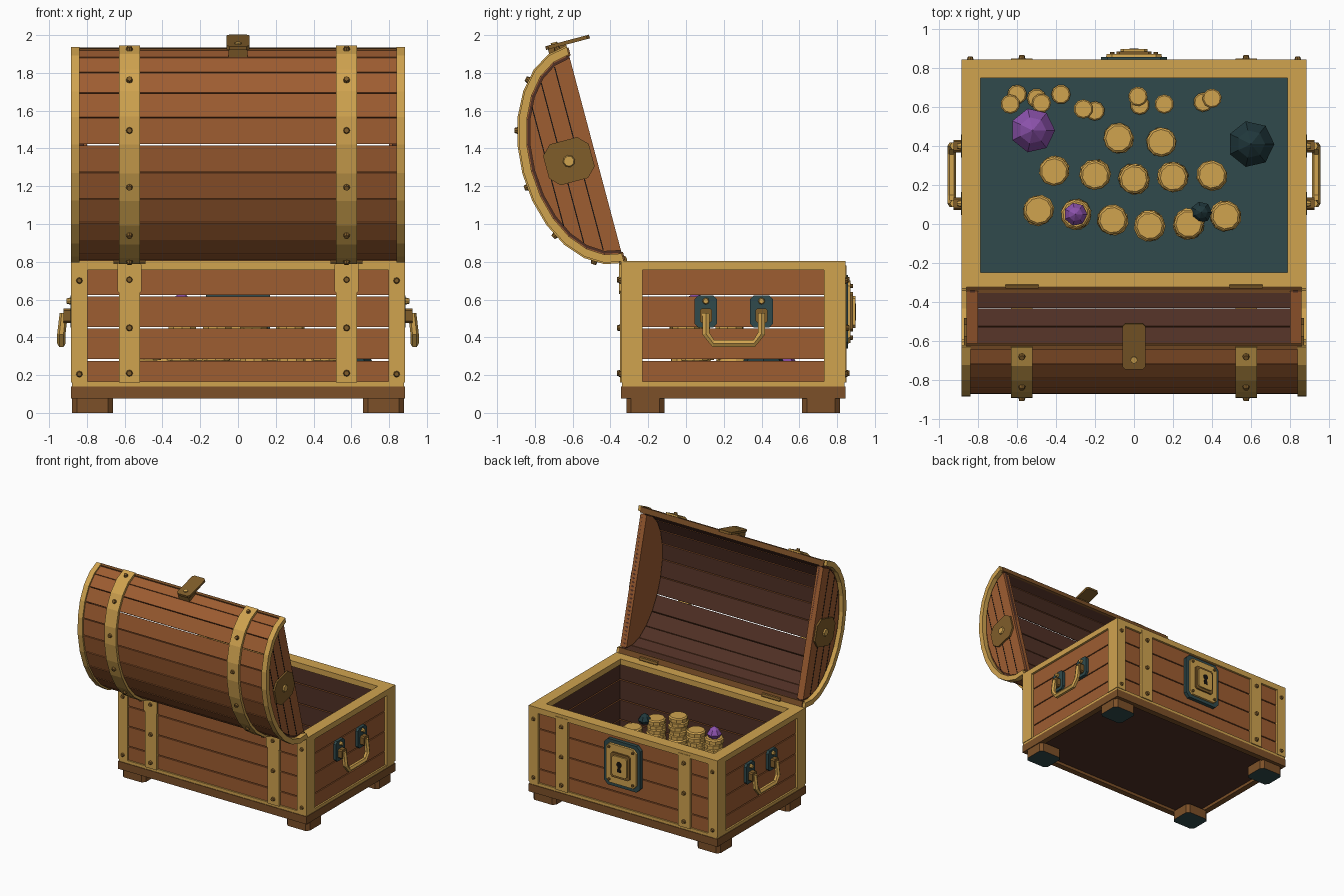
import bpy, bmesh, math, random
from mathutils import Vector

random.seed(4)
if "Cube" in bpy.data.objects:
    bpy.data.objects.remove(bpy.data.objects["Cube"])


def colour(name, r, g, b):
    lin = [((c / 255 + 0.055) / 1.055) ** 2.4 for c in (r, g, b)] + [1]
    m = bpy.data.materials.new(name)
    m.use_nodes = True
    m.diffuse_color = lin
    m.node_tree.nodes["Principled BSDF"].inputs["Base Color"].default_value = lin
    return m


MATS = [colour("wood", 158, 93, 49), colour("base wood", 124, 80, 40),
        colour("dark wood", 80, 48, 37), colour("brass", 208, 163, 79),
        colour("bronze", 128, 93, 42), colour("teal", 48, 74, 76),
        colour("purple gem", 140, 82, 172), colour("green gem", 32, 56, 60),
        colour("black", 22, 18, 16)]
WOOD, BASE, DARK, BRASS, BRONZE, TEAL, PURPLE, GREEN, BLACK = range(9)


# Axis frames: profile (p, q) pushed along h
def up(p, q, h): return (p, q, h)
def along_y(p, q, h): return (p, h, q)
def along_x(p, q, h): return (h, p, q)
def lid(u, n, x): return (x, -0.48 - 0.257 * u - 0.966 * n, 1.37 + 0.966 * u - 0.257 * n)
def lid_top(x, n, u): return lid(u, n, x)


def rect(p, q, hp, hq, cut=0.0):
    if not cut:
        return [(p - hp, q - hq), (p + hp, q - hq), (p + hp, q + hq), (p - hp, q + hq)]
    a, b = hp - cut, hq - cut
    return [(p + x, q + y) for x, y in ((-a, -hq), (a, -hq), (hp, -b), (hp, b),
                                        (a, hq), (-a, hq), (-hp, b), (-hp, -b))]


def disc(p, q, r, n=8, turn=0.0):
    return [(p + r * math.cos(turn + math.tau * i / n), q + r * math.sin(turn + math.tau * i / n))
            for i in range(n)]


def arc(a, b, t0=0, t1=180, n=12):
    ts = [math.radians(t0 + (t1 - t0) * i / n) for i in range(n + 1)]
    return [(a * math.cos(t), b * math.sin(t)) for t in ts]


def band(inner, outer, t0=0, t1=180, n=12):
    return arc(*inner, t0, t1, n) + arc(*outer, t0, t1, n)[::-1]


class Part:
    def __init__(self, name):
        self.name, self.bm = name, bmesh.new()

    def prism(self, pts, lo, hi, mat, frame=up, taper=1.0):
        cp = sum(p for p, q in pts) / len(pts)
        cq = sum(q for p, q in pts) / len(pts)
        low = [self.bm.verts.new(frame(p, q, lo)) for p, q in pts]
        top = [self.bm.verts.new(frame(cp + (p - cp) * taper, cq + (q - cq) * taper, hi)) for p, q in pts]
        faces = [low[::-1], top] + [(low[i - 1], low[i], top[i], top[i - 1]) for i in range(len(pts))]
        for f in faces:
            self.bm.faces.new(f).material_index = mat

    def box(self, x0, x1, y0, y1, z0, z1, mat):
        self.prism(rect((x0 + x1) / 2, (y0 + y1) / 2, (x1 - x0) / 2, (y1 - y0) / 2), z0, z1, mat)

    def frame(self, hx, y0, y1, width, z0, z1, mat):
        for s in (-1, 1):
            a, b = sorted((s * hx, s * (hx - width)))
            self.box(a, b, y0, y1, z0, z1, mat)
        self.box(width - hx, hx - width, y0, y0 + width, z0, z1, mat)
        self.box(width - hx, hx - width, y1 - width, y1, z0, z1, mat)

    def finish(self, rule=None):
        bmesh.ops.recalc_face_normals(self.bm, faces=self.bm.faces)
        for f in self.bm.faces:
            if rule:
                f.material_index = rule(f.calc_center_median(), f.normal, f.material_index)
        me = bpy.data.meshes.new(self.name)
        for m in MATS:
            me.materials.append(m)
        self.bm.to_mesh(me)
        self.bm.free()
        bpy.context.collection.objects.link(bpy.data.objects.new(self.name, me))


SIDES = (-1, 1)
MID = 0.25          # centre of the box in y
FRONT, BACK = MID - 0.595, MID + 0.595

# Feet with teal undersides
feet = Part("feet")
for x in SIDES:
    for y in SIDES:
        feet.prism(rect(x * 0.77, MID + y * 0.465, 0.108, 0.1, 0.025), 0, 0.08, BASE)
feet.finish(lambda c, n, m: TEAL if n.z < -0.9 else m)

# Base skirt, brass strip, bottom and lining
base = Part("base")
base.frame(0.885, FRONT, BACK, 0.05, 0.075, 0.14, BASE)
base.frame(0.88, FRONT + 0.005, BACK - 0.005, 0.06, 0.14, 0.165, BRASS)
base.box(-0.84, 0.84, FRONT + 0.04, BACK - 0.04, 0.1, 0.15, DARK)
base.box(-0.81, 0.81, FRONT + 0.07, BACK - 0.07, 0.15, 0.2, TEAL)
base.finish()

# Wall planks with narrow gaps, dark on the inside
walls = Part("wall_planks")
seams = [0.16, 0.28, 0.45, 0.62, 0.765]
for z0, z1 in zip(seams, seams[1:]):
    walls.frame(0.866, FRONT + 0.018, BACK - 0.018, 0.06, z0 + 0.004, z1 - 0.004, WOOD)
walls.finish(lambda c, n, m: DARK if n.x * c.x + n.y * (c.y - MID) < -0.1 else m)

# Rim
rim = Part("rim")
rim.frame(0.885, FRONT, BACK, 0.097, 0.757, 0.805, BRASS)
rim.finish()

# Corner posts and straps with rivets
posts = Part("corner_posts")
straps = Part("body_straps")
for y in SIDES:
    face = MID + y * 0.595
    for x in SIDES:
        shape = [(0.885, 0.595), (0.797, 0.595), (0.797, 0.57), (0.86, 0.57), (0.86, 0.48), (0.885, 0.48)]
        posts.prism([(x * p, MID + y * q) for p, q in shape], 0.16, 0.76, BRASS)
        for z in (0.205, 0.7):
            posts.prism(disc(x * 0.84, z, 0.017), face, face + y * 0.013, BRONZE, along_y, 0.7)
        straps.prism(rect(x * 0.575, 0.47, 0.055, 0.31), face - y * 0.03, face + y * 0.004, BRASS, along_y)
        if y < 0:
            straps.prism(rect(x * 0.575, 0.715, 0.064, 0.085, 0.015), face, face - 0.009, BRASS, along_y)
        for z in (0.21, 0.45, 0.705):
            straps.prism(disc(x * 0.575, z, 0.019), face, face + y * 0.021, BRONZE, along_y, 0.7)
posts.finish()
straps.finish()

# Hinges
hinges = Part("hinges")
for x in SIDES:
    hinges.prism(disc(-0.335, 0.81, 0.024), x * 0.575 - 0.085, x * 0.575 + 0.085, BRONZE, along_x)
hinges.finish()

# Side handles
handles = Part("side_handles")
for x in SIDES:
    for y in (0.105, 0.4):
        handles.prism(rect(y, 0.537, 0.06, 0.085, 0.02), x * 0.86, x * 0.888, TEAL, along_x)
        handles.prism(disc(y, 0.592, 0.019), x * 0.885, x * 0.908, BRASS, along_x, 0.7)
        handles.prism(rect(y, 0.515, 0.032, 0.038, 0.01), x * 0.885, x * 0.925, BRONZE, along_x)
    path = [(0.105, 0.53), (0.105, 0.42), (0.145, 0.367), (0.36, 0.367), (0.4, 0.42), (0.4, 0.53)]
    rings = []
    for i, (y, z) in enumerate(path):
        a, b = path[max(i - 1, 0)], path[min(i + 1, 5)]
        side = Vector((0, a[1] - b[1], b[0] - a[0])).normalized()
        hang = x * (0.935 if z < 0.5 else 0.922)
        rings.append([handles.bm.verts.new(Vector((hang + p, y, z)) + side * q)
                      for p, q in disc(0, 0, 0.022, 6)])
    for r, s in zip(rings, rings[1:]):
        for i in range(6):
            handles.bm.faces.new((r[i - 1], r[i], s[i], s[i - 1])).material_index = BRASS
    for r in (rings[0], rings[-1]):
        handles.bm.faces.new(r).material_index = BRASS
handles.finish()

# Lock plate
lock = Part("lock")
lock.prism(rect(0, 0.535, 0.17, 0.195, 0.035), BACK - 0.03, BACK + 0.012, TEAL, along_y)
lock.prism(rect(0, 0.535, 0.145, 0.17, 0.03), BACK, BACK + 0.026, BRASS, along_y, 0.97)
lock.prism(rect(0, 0.535, 0.09, 0.105, 0.015), BACK, BACK + 0.04, BRONZE, along_y)
lock.prism(rect(0, 0.535, 0.07, 0.085, 0.015), BACK, BACK + 0.052, BRASS, along_y)
lock.prism(disc(0, 0.555, 0.024), BACK, BACK + 0.056, BLACK, along_y)
lock.prism([(-0.011, 0.55), (0.011, 0.55), (0.018, 0.49), (-0.018, 0.49)], BACK, BACK + 0.055, BLACK, along_y)
for x in SIDES:
    for z in SIDES:
        lock.prism(disc(x * 0.112, 0.535 + z * 0.137, 0.015), BACK, BACK + 0.038, BRONZE, along_y, 0.7)
lock.finish()

# Lid planks, dark on the inside
planks = Part("lid_planks")
for i in range(12):
    planks.prism(band((0.54, 0.345), (0.575, 0.378), 15 * i + 0.35, 15 * i + 14.65, 1),
                 -0.845, 0.845, WOOD, lid)
axis = Vector(lid(0, 0, 0))
planks.finish(lambda c, n, m: DARK if n.dot(Vector((0, c.y, c.z)) - axis) < -0.2 else m)

# Lid long edges
edges = Part("lid_edges")
for u in SIDES:
    edges.prism(rect(u * 0.56, 0.004, 0.022, 0.012), -0.86, 0.86, BASE, lid)
edges.finish()

# Lid ends: brass rims, plank panels and medallions
rims = Part("lid_end_rims")
ends = Part("lid_ends")
for x in SIDES:
    rims.prism(band((0.545, 0.35), (0.588, 0.392)), x * 0.84, x * 0.885, BRASS, lid)
    ends.prism(arc(0.555, 0.36), x * 0.815, x * 0.842, DARK, lid)
    ends.prism(arc(0.528, 0.333), x * 0.8, x * 0.858, WOOD, lid)
    for n in (0.09, 0.18, 0.26):
        ends.prism(rect(0, n, 0.52 * math.sqrt(1 - (n / 0.333) ** 2), 0.003), x * 0.85, x * 0.86, BLACK, lid)
    ends.prism(rect(0, 0.145, 0.112, 0.125, 0.05), x * 0.85, x * 0.873, BRONZE, lid)
    ends.prism(disc(0, 0.145, 0.034), x * 0.87, x * 0.884, BRASS, lid, 0.8)
rims.finish()
ends.finish()

# Lid straps with rivets on every other plank
lid_straps = Part("lid_straps")
for x in SIDES:
    lid_straps.prism(band((0.57, 0.373), (0.596, 0.4)), x * 0.575 - 0.055, x * 0.575 + 0.055, BRASS, lid)
    for i in range(6):
        t = math.radians(7.5 + 30 * i)
        out = Vector((math.cos(t) / 0.596, math.sin(t) / 0.4)).normalized()
        pos = Vector((0.593 * math.cos(t), 0.397 * math.sin(t)))

        def on_strap(p, q, h):
            v = pos + out * h + Vector((-out.y, out.x)) * q
            return lid(v.x, v.y, p)
        lid_straps.prism(disc(x * 0.575, 0, 0.019), -0.005, 0.016, BRONZE, on_strap, 0.7)
lid_straps.finish()

# Latch tongue
latch = Part("latch")
latch.prism(rect(0, -0.01, 0.06, 0.12, 0.015), 0.6, 0.62, BRONZE, lid_top)
latch.prism(rect(0, 0.05, 0.05, 0.05), 0.56, 0.602, BRONZE, lid_top)
latch.prism(disc(0, 0.06, 0.018), 0.615, 0.628, BRASS, lid_top)
latch.finish()


# Coin stacks: x, y, height of the top
def coin(part, x, y, z, r, h):
    spot = disc(x, y, r, 10, random.random())
    part.prism(spot, z, z + h * 0.75, BRASS)
    part.prism(spot, z + h * 0.75, z + h, BRASS, taper=0.86)


stacks = [(-0.49, 0.07, 0.4), (-0.3, 0.05, 0.55), (-0.11, 0.02, 0.55), (0.08, -0.01, 0.61),
          (0.28, 0, 0.54), (0.47, 0.04, 0.43), (-0.41, 0.27, 0.37), (-0.2, 0.25, 0.43),
          (0, 0.23, 0.47), (0.2, 0.24, 0.43), (0.4, 0.25, 0.37), (-0.08, 0.44, 0.35), (0.14, 0.42, 0.32)]
coins = Part("coin_stacks")
for x, y, top in stacks:
    count = round((top - 0.2) / 0.038)
    for i in range(count):
        j = 0 if i == count - 1 else 0.007
        coin(coins, x + random.uniform(-j, j), y + random.uniform(-j, j),
             0.2 + i * (top - 0.2) / count, 0.076, (top - 0.2) / count)
coins.finish()

loose = Part("loose_coins")
spots = [(-0.6, 0.665), (-0.635, 0.615), (-0.5, 0.645), (-0.475, 0.62), (-0.375, 0.665), (-0.26, 0.59),
         (-0.2, 0.58), (0.02, 0.655), (0.03, 0.61), (0.155, 0.615), (0.355, 0.625), (0.4, 0.645)]
for i, (x, y) in enumerate(spots):
    coin(loose, x, y, 0.2 + 0.022 * (i % 2), 0.05, 0.022)
loose.finish()

# Faceted gems
for name, x, y, z, r, mat in (("large_purple_gem", -0.52, 0.48, 0.2, 0.115, PURPLE),
                              ("large_green_gem", 0.6, 0.41, 0.2, 0.12, GREEN),
                              ("small_purple_gem", -0.3, 0.05, 0.55, 0.06, PURPLE),
                              ("small_green_gem", 0.345, 0.06, 0.5, 0.055, GREEN)):
    gem = Part(name)
    gem.prism(disc(x, y, r, 7), z + r * 0.5, z, mat, taper=0.7)
    gem.prism(disc(x, y, r, 7), z + r * 0.5, z + r * 1.1, mat, taper=0.6)
    gem.prism(disc(x, y, r * 0.6, 7), z + r * 1.1, z + r * 1.5, mat, taper=0.05)
    gem.finish()
